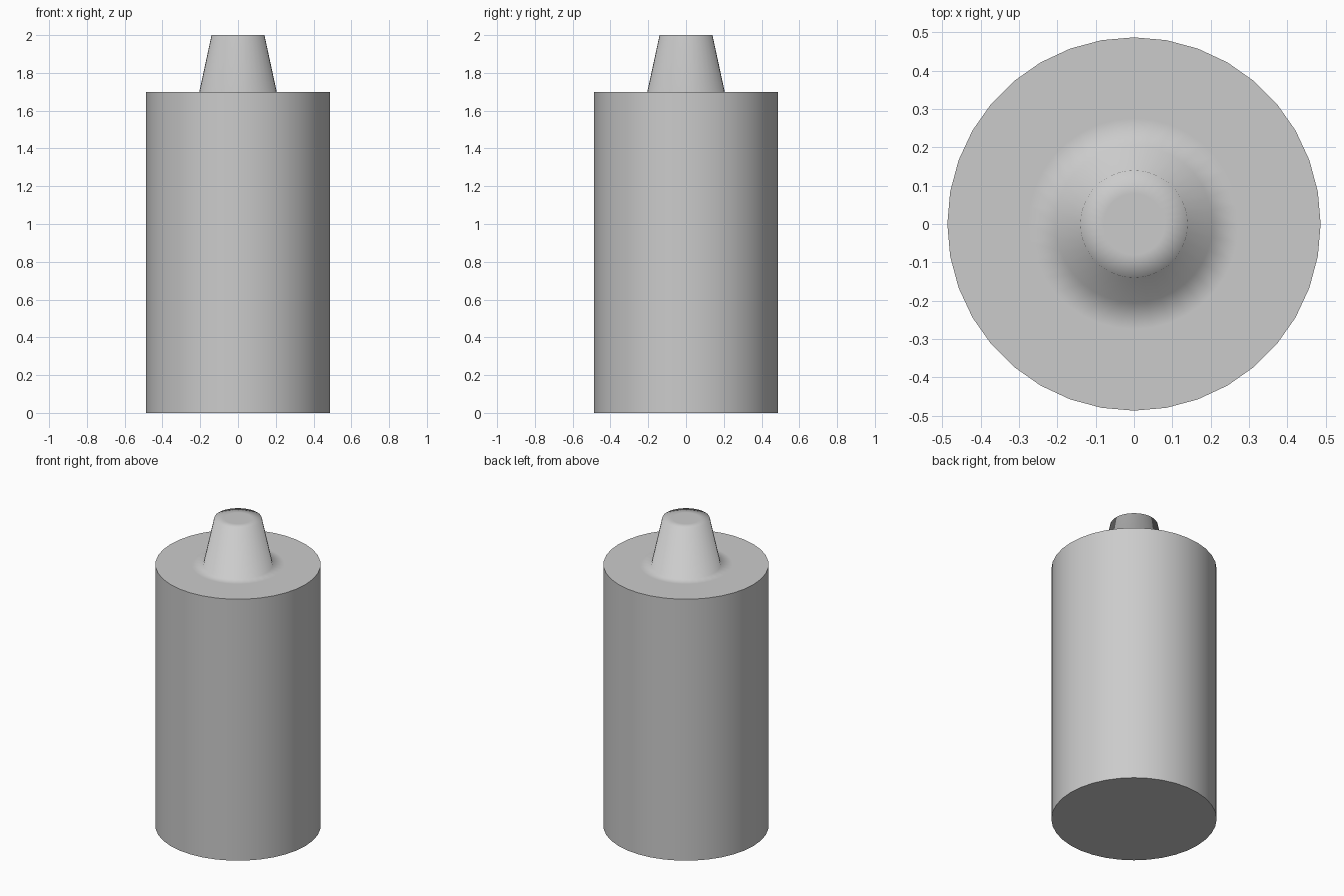
import bpy, bmesh, math

if "Cube" in bpy.data.objects:
    bpy.data.objects.remove(bpy.data.objects["Cube"])

SEGMENTS = 36
# Profile (radius, height): body, shoulder loop, tapered tip, inner top loop
PROFILE = [(0.487, 0.0), (0.487, 1.70), (0.275, 1.70),
           (0.205, 1.70), (0.14, 2.0), (0.08, 2.0)]


def lathe(name, profile):
    bm = bmesh.new()
    rings = [[bm.verts.new((r * math.cos(2 * math.pi * i / SEGMENTS),
                            r * math.sin(2 * math.pi * i / SEGMENTS), z))
              for i in range(SEGMENTS)] for r, z in profile]
    for low, high in zip(rings, rings[1:]):
        for i in range(SEGMENTS):
            j = (i + 1) % SEGMENTS
            bm.faces.new((low[i], low[j], high[j], high[i]))
    # End caps
    bm.faces.new(rings[0][::-1])
    bm.faces.new(rings[-1])
    mesh = bpy.data.meshes.new(name)
    bm.to_mesh(mesh)
    bm.free()
    obj = bpy.data.objects.new(name, mesh)
    bpy.context.collection.objects.link(obj)
    return obj


# Body with tip: soft shading at the tip, sharp 90 degree body rims
canister = lathe("canister", PROFILE)
bpy.context.view_layer.objects.active = canister
canister.select_set(True)
bpy.ops.object.shade_smooth_by_angle(angle=math.radians(84))
